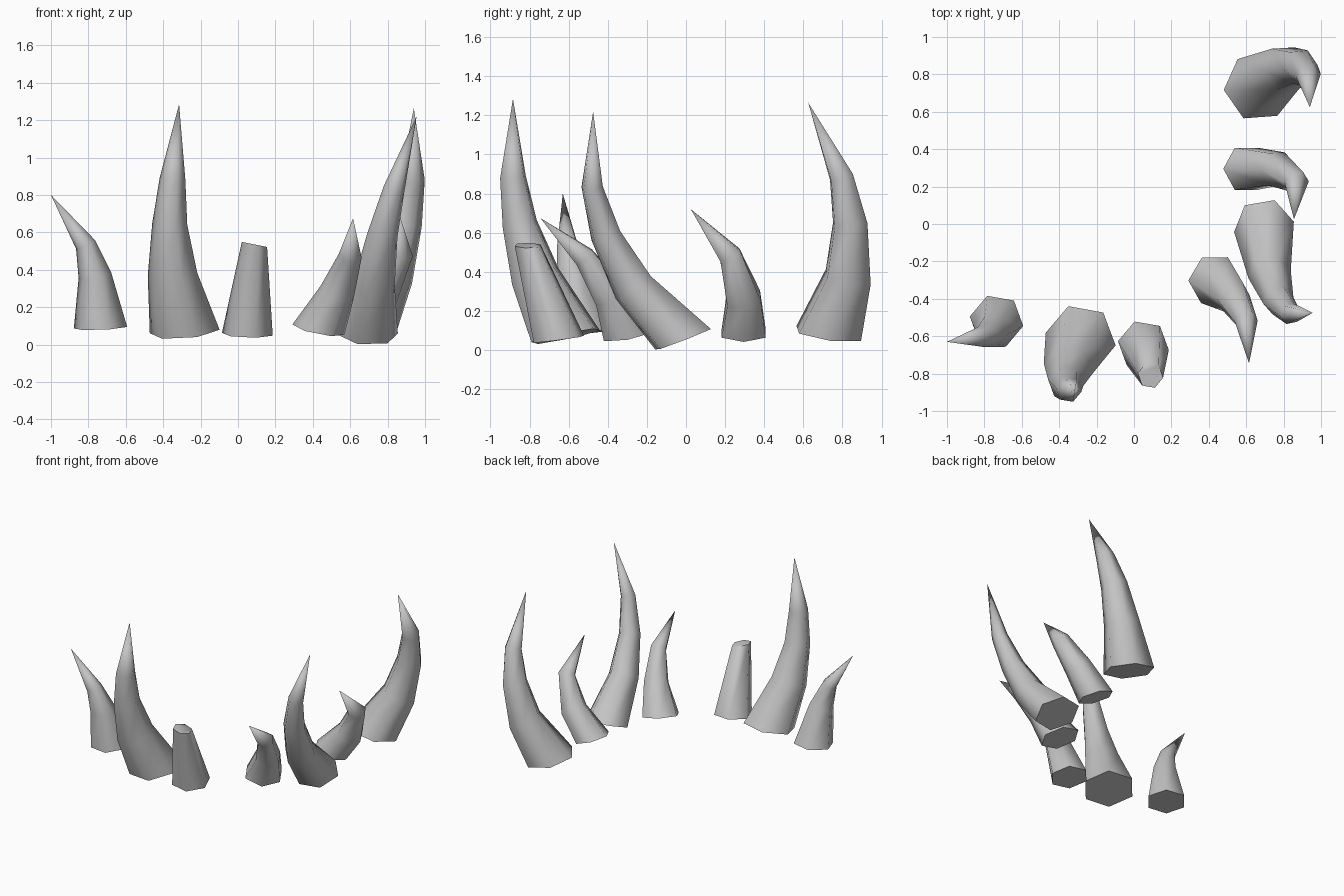
import bpy
import bmesh
import math
from mathutils import Vector

cube = bpy.data.objects.get("Cube")
if cube:
    bpy.data.objects.remove(cube, do_unlink=True)

# One plain grey for every horn
grey = bpy.data.materials.new("horn_grey")
grey.use_nodes = True
colour = (0.55, 0.55, 0.55, 1)
grey.diffuse_color = colour
grey.node_tree.nodes["Principled BSDF"].inputs["Base Color"].default_value = colour

SIDES = 6
UP = Vector((0, 0, 1))


def add_ring(bm, centre, radius, normal, phase):
    """Six-sided ring facing along the normal."""
    turn = UP.rotation_difference(normal)
    verts = []
    for i in range(SIDES):
        a = math.radians(phase) + math.tau * i / SIDES
        verts.append(bm.verts.new(centre + turn @ Vector((math.cos(a), math.sin(a), 0)) * radius))
    return verts


def horn(name, phase, path, end_normal=None):
    """Tapered tube along a path of (x, y, z, radius); radius 0 makes a point."""
    points = [Vector(p[:3]) for p in path]
    steps = [(b - a).normalized() for a, b in zip(points, points[1:])]
    bm = bmesh.new()
    rings = []
    for i, (point, spec) in enumerate(zip(points, path)):
        if spec[3] == 0:
            rings.append([bm.verts.new(point)])
            continue
        if i == 0:  # the base leans only part of the way
            normal = UP.lerp(steps[0] / steps[0].z, 0.4)
        elif i == len(points) - 1:
            normal = Vector(end_normal)
        else:
            normal = steps[i - 1] + steps[i]
        rings.append(add_ring(bm, point, spec[3], normal.normalized(), phase))

    for low, high in zip(rings, rings[1:]):
        for i in range(SIDES):
            j = (i + 1) % SIDES
            if len(high) == 1:
                bm.faces.new((low[i], low[j], high[0]))
            else:
                bm.faces.new((low[i], low[j], high[j], high[i]))
    bm.faces.new(rings[0][::-1])
    if len(rings[-1]) > 1:
        bm.faces.new(rings[-1])
    bm.normal_update()

    mesh = bpy.data.meshes.new(name)
    bm.to_mesh(mesh)
    bm.free()
    mesh.materials.append(grey)
    obj = bpy.data.objects.new(name, mesh)
    bpy.context.collection.objects.link(obj)
    bpy.ops.object.select_all(action='DESELECT')
    obj.select_set(True)
    bpy.context.view_layer.objects.active = obj
    bpy.ops.object.shade_smooth_by_angle(angle=math.radians(66))


# Front row
horn("front_right_small_horn", -10, [
    (-0.735, -0.52, 0.09, 0.145), (-0.765, -0.575, 0.37, 0.09),
    (-0.815, -0.605, 0.535, 0.057), (-1.0, -0.63, 0.80, 0)])
horn("front_large_horn", -10, [
    (-0.285, -0.615, 0.07, 0.19), (-0.35, -0.77, 0.375, 0.135),
    (-0.365, -0.85, 0.645, 0.095), (-0.35, -0.885, 0.885, 0.07),
    (-0.315, -0.885, 1.285, 0)])
horn("broken_horn_stump", -10, [
    (0.05, -0.65, 0.055, 0.138), (0.088, -0.81, 0.535, 0.07)], (0.2, 0, 1))

# Left row, front to back
horn("left_front_small_horn", 0, [
    (0.43, -0.30, 0.08, 0.142), (0.53, -0.39, 0.28, 0.095),
    (0.60, -0.52, 0.475, 0.062), (0.615, -0.745, 0.675, 0)])
horn("left_middle_large_horn", 10, [
    (0.695, -0.015, 0.055, 0.162), (0.725, -0.27, 0.32, 0.115),
    (0.772, -0.41, 0.585, 0.083), (0.835, -0.48, 0.835, 0.058),
    (0.955, -0.475, 1.22, 0)])
horn("left_middle_small_horn", 0, [
    (0.60, 0.295, 0.085, 0.13), (0.76, 0.295, 0.265, 0.1),
    (0.87, 0.225, 0.485, 0.066), (0.855, 0.025, 0.72, 0)])
horn("left_back_large_horn", 5, [
    (0.66, 0.73, 0.085, 0.185), (0.81, 0.83, 0.375, 0.13),
    (0.888, 0.84, 0.65, 0.097), (0.932, 0.795, 0.885, 0.067),
    (0.94, 0.625, 1.265, 0)])
